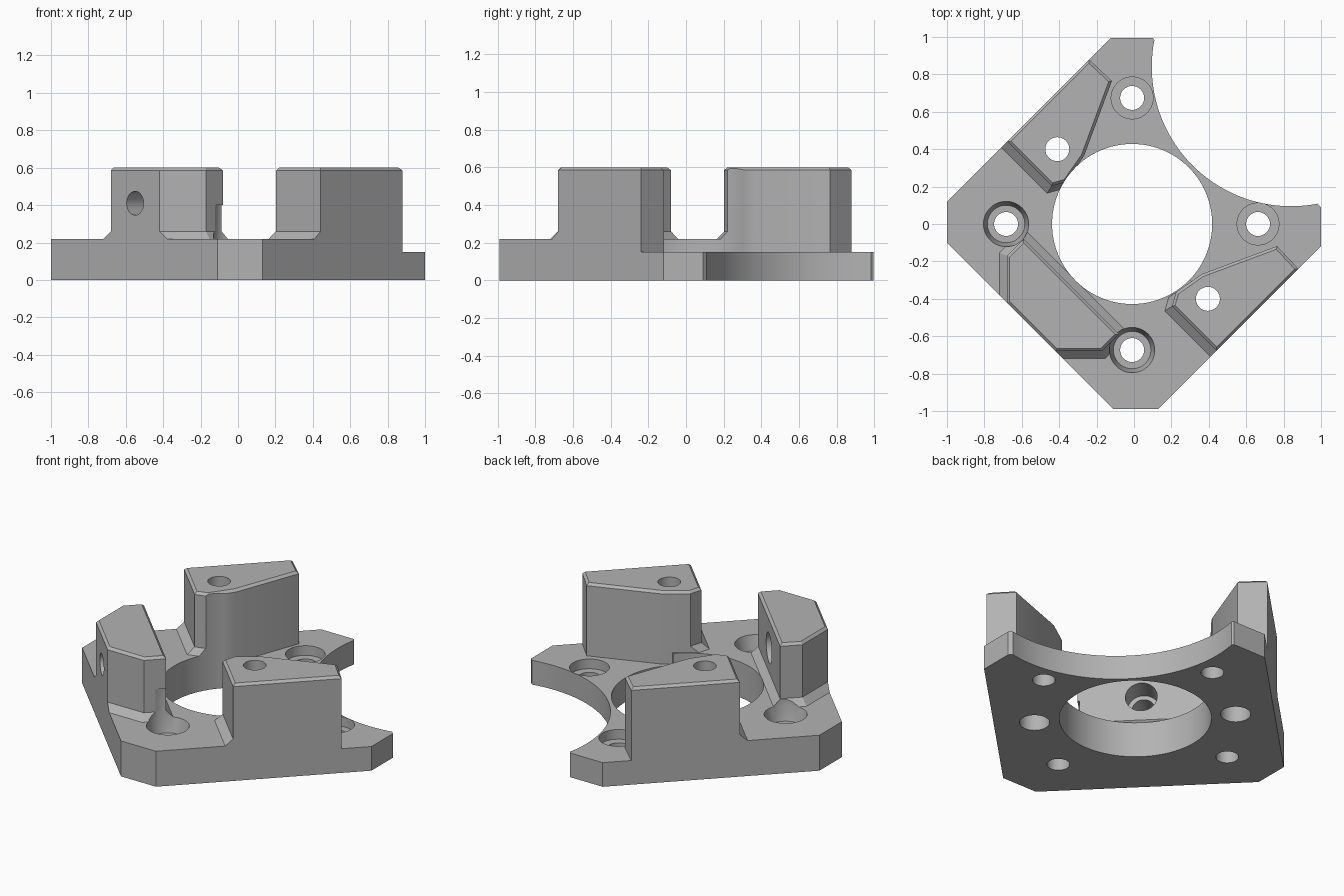
import bpy, bmesh
from math import cos, sin, pi
from mathutils import Vector, Matrix
from mathutils.geometry import intersect_line_line_2d, normal

cube = bpy.data.objects.get("Cube")
if cube:
    bpy.data.objects.remove(cube)

grey = bpy.data.materials.new("plain grey")
grey.use_nodes = True
COLOUR = (0.45, 0.45, 0.45, 1)
grey.diffuse_color = COLOUR
grey.node_tree.nodes["Principled BSDF"].inputs["Base Color"].default_value = COLOUR


def loft(name, rings, swap=False):
    """Closed solid through matching rings of 3D points."""
    bm = bmesh.new()
    rows = [[bm.verts.new((p[1], p[0], p[2]) if swap else p) for p in r] for r in rings]
    n = len(rows[0])
    for a, b in zip(rows, rows[1:]):
        for i in range(n):
            j = (i + 1) % n
            bm.faces.new((a[i], a[j], b[j], b[i]))
    bm.faces.new(rows[0][::-1])
    bm.faces.new(rows[-1])
    bmesh.ops.recalc_face_normals(bm, faces=bm.faces)
    mesh = bpy.data.meshes.new(name)
    bm.to_mesh(mesh)
    bm.free()
    mesh.materials.append(grey)
    obj = bpy.data.objects.new(name, mesh)
    bpy.context.collection.objects.link(obj)
    return obj


def at(poly, z):
    return [(p[0], p[1], z) for p in poly]


def offset(poly, dists):
    """Move each edge of a counter-clockwise polygon outward."""
    n = len(poly)
    lines = []
    for i in range(n):
        a, b = Vector(poly[i]), Vector(poly[(i + 1) % n])
        d = (b - a).normalized()
        lines.append((a + Vector((d.y, -d.x)) * dists[i], d))
    out = []
    for i in range(n):
        (p, d), (q, e) = lines[i - 1], lines[i]
        w = q - p
        t = (w.x * e.y - w.y * e.x) / (d.x * e.y - d.y * e.x)
        out.append(tuple(p + d * t))
    return out


def lathe(name, profile, place, sides=64):
    """Round solid from (radius, height) pairs."""
    rings = [[(r * cos(2 * pi * i / sides), r * sin(2 * pi * i / sides), z)
              for i in range(sides)] for r, z in profile]
    obj = loft(name, rings)
    obj.data.transform(place)
    return obj


def combine(body, other, operation):
    mod = body.modifiers.new("combine", "BOOLEAN")
    mod.operation = operation
    mod.solver = "EXACT"
    mod.object = other
    bpy.context.view_layer.objects.active = body
    bpy.ops.object.modifier_apply(modifier=mod.name)
    bpy.data.objects.remove(other)


def block(name, foot, skirt, swap=False):
    """Raised block with a sloped skirt at its foot and a chamfered top."""
    wide = offset(foot, skirt)
    narrow = offset(foot, [-0.03] * len(foot))
    return loft(name, [at(wide, 0.1), at(wide, 0.22), at(foot, 0.26),
                       at(foot, 0.585), at(narrow, 0.615)], swap)


# Base slab with a thicker front-right half
S = 1.5
body = loft("mounting_bracket", [at([(-S, -S), (S, -S), (S, S), (-S, S)], z) for z in (-0.1, 0.15)])
half = [(-S - 0.1, -S - 0.1), (S + 0.1, -S - 0.1), (-S - 0.1, S + 0.1)]
combine(body, loft("thick_half", [at(half, z) for z in (0.05, 0.22)]), "UNION")

# Side blocks, mirrored across the diagonal
side = [(0.203, -0.44), (0.49, -0.727), (0.92, -0.283),
        (0.765, -0.118), (0.364, -0.267), (0.225, -0.364)]
for swap in (False, True):
    combine(body, block("side_block", side, [0.045, 0, 0, 0, 0, 0.03], swap), "UNION")

# Long block between the side blocks
long_foot = [(-0.59, -0.08), (-0.68, -0.17), (-0.68, -0.48),
             (-0.48, -0.68), (-0.17, -0.68), (-0.08, -0.59)]
combine(body, block("long_block", long_foot, [0.04, 0.04, 0, 0.04, 0.04, 0.04]), "UNION")

# Trim everything to the clipped diamond outline
outline = [(-1, 0.12), (-1, -0.10), (-0.11, -0.99), (0.13, -0.99), (1, -0.12),
           (1, 0.09), (0.975, 0.115), (0.115, 0.975), (0.10, 0.995), (-0.125, 0.995)]
inner = offset(outline, [-0.03] * len(outline))
trim = loft("outline_trim", [at(outline, 0), at(outline, 0.585), at(inner, 0.615)])
combine(body, trim, "INTERSECT")
# Level the block tops
box = [(-S, -S), (S, -S), (S, S), (-S, S)]
combine(body, loft("top_trim", [at(box, 0.6), at(box, 0.8)]), "DIFFERENCE")


def cut(profile, x, y, sides=64):
    combine(body, lathe("cutter", profile, Matrix.Translation((x, y, 0)), sides), "DIFFERENCE")


# Central opening and the large corner scoop
cut([(0.428, -0.1), (0.428, 0.7)], -0.01, 0, 96)
cut([(0.745, -0.1), (0.745, 0.7)], 0.84, 0.84, 128)

# Counterbored screw holes on the thin half, tapered ones on the thick half
for x, y in ((0.663, 0), (-0.01, 0.674)):
    cut([(0.064, -0.1), (0.064, 0.09), (0.112, 0.09), (0.112, 0.3)], x, y)
for x, y in ((-0.684, 0), (-0.01, -0.674)):
    cut([(0.064, -0.1), (0.064, 0.13), (0.1, 0.13), (0.121, 0.22), (0.121, 0.4)], x, y)

# Upright holes in the side blocks, wider from below
for x, y in ((0.395, -0.4), (-0.41, 0.4)):
    cut([(0.085, -0.1), (0.085, 0.35), (0.064, 0.35), (0.064, 0.7)], x, y)

# Sideways hole through the long block, wider on the inside
aim = Vector((1, 1, 0)).to_track_quat("Z", "Y").to_matrix().to_4x4()
bore = lathe("bore", [(0.064, -0.1), (0.064, 0.16), (0.09, 0.16), (0.09, 0.5)],
             Matrix.Translation((-0.55, -0.55, 0.41)) @ aim)
combine(body, bore, "DIFFERENCE")

bpy.ops.object.select_all(action="DESELECT")
body.select_set(True)
bpy.context.view_layer.objects.active = body
bpy.ops.object.shade_smooth_by_angle(angle=0.4)
